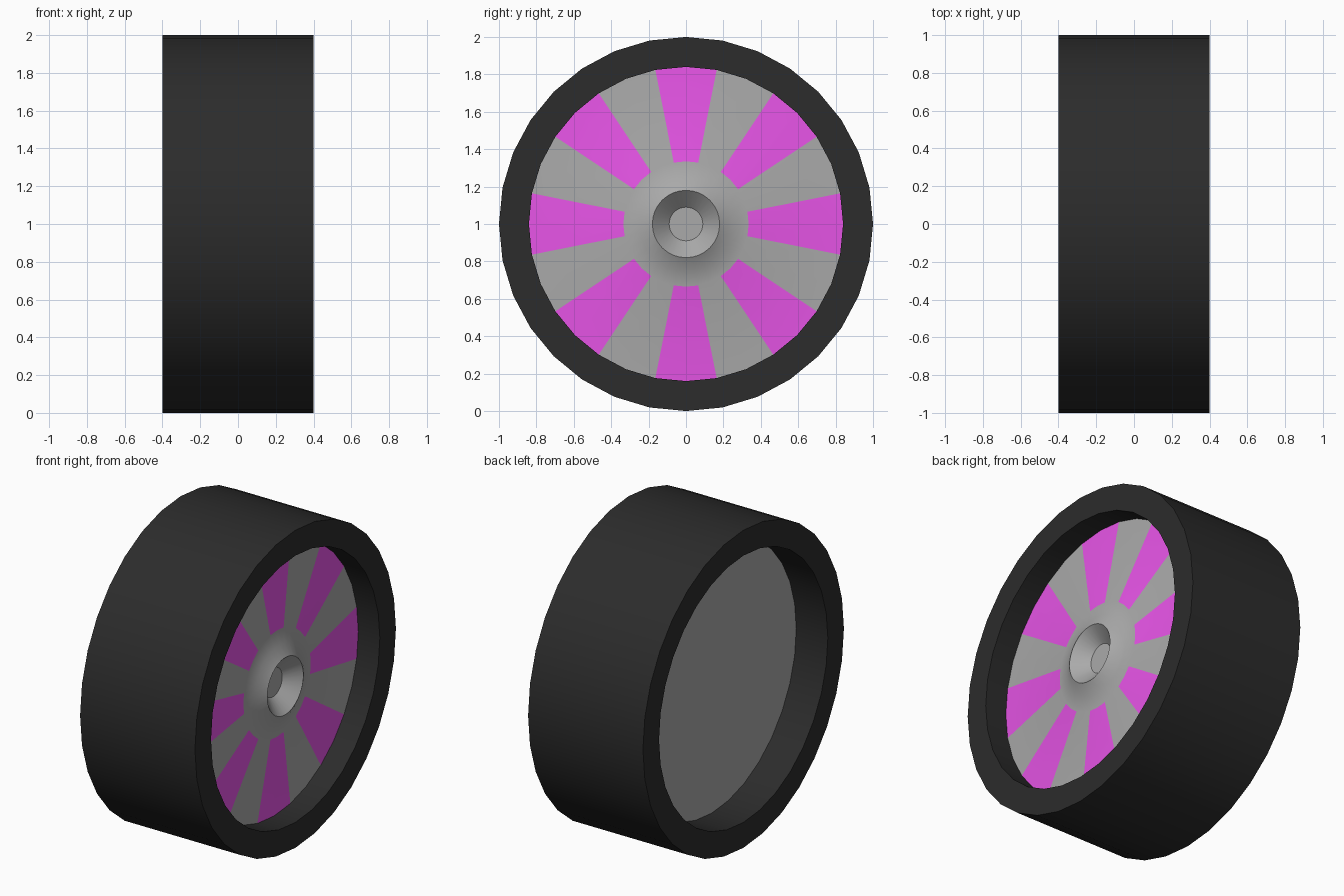
import bpy, bmesh
from math import sin, cos, tau, radians

if "Cube" in bpy.data.objects:
    bpy.data.objects.remove(bpy.data.objects["Cube"])

SIDES = 32


def material(name, rgb):
    m = bpy.data.materials.new(name)
    m.diffuse_color = (*rgb, 1)
    m.use_nodes = True
    m.node_tree.nodes["Principled BSDF"].inputs["Base Color"].default_value = m.diffuse_color
    return m


def lathe(name, profile, closed=False, cap_last=False, mats=(), pick=None):
    """Spin (x, radius) points about the axle, which runs along x at z = 1."""
    bm = bmesh.new()
    rings = [[bm.verts.new((x, r * sin(tau * i / SIDES), 1 + r * cos(tau * i / SIDES)))
              for i in range(SIDES)] for x, r in profile]
    pairs = list(zip(rings, rings[1:]))
    if closed:
        pairs.append((rings[-1], rings[0]))
    for band, (a, b) in enumerate(pairs):
        for i in range(SIDES):
            j = (i + 1) % SIDES
            f = bm.faces.new((a[i], b[i], b[j], a[j]))
            if pick:
                f.material_index = pick(band, i)
    if cap_last:
        bm.faces.new(rings[-1])
    bmesh.ops.recalc_face_normals(bm, faces=bm.faces)
    # open discs must face away from the wheel centre
    if not closed:
        side = 1 if profile[0][0] > 0 else -1
        if sum(f.normal.x * f.calc_area() for f in bm.faces) * side < 0:
            bmesh.ops.reverse_faces(bm, faces=bm.faces)
    me = bpy.data.meshes.new(name)
    bm.to_mesh(me)
    bm.free()
    for m in mats:
        me.materials.append(m)
    ob = bpy.data.objects.new(name, me)
    bpy.context.collection.objects.link(ob)
    bpy.ops.object.select_all(action='DESELECT')
    ob.select_set(True)
    bpy.context.view_layer.objects.active = ob
    bpy.ops.object.shade_smooth_by_angle(angle=radians(35))
    return ob


rubber = material("rubber", (0.025, 0.025, 0.025))
grey = material("rim_grey", (0.4, 0.4, 0.4))
magenta = material("panel_magenta", (0.8, 0.09, 0.8))

# Tyre: square section ring
lathe("tyre", [(0.4, 1), (0.4, 0.84), (-0.4, 0.84), (-0.4, 1)], closed=True, mats=[rubber])

# Outer hubcap: shallow cone with eight coloured panels, raised hub and conical socket
lathe("hubcap",
      [(0.25, 0.84), (0.272, 0.335), (0.29, 0.25), (0.33, 0.18), (0.245, 0.09)],
      cap_last=True, mats=[grey, magenta],
      pick=lambda band, i: int(band == 0 and i % 4 in (0, 3)))

# Plain recessed disc on the inner side
lathe("back_disc", [(-0.18, 0.84)], cap_last=True, mats=[grey])
